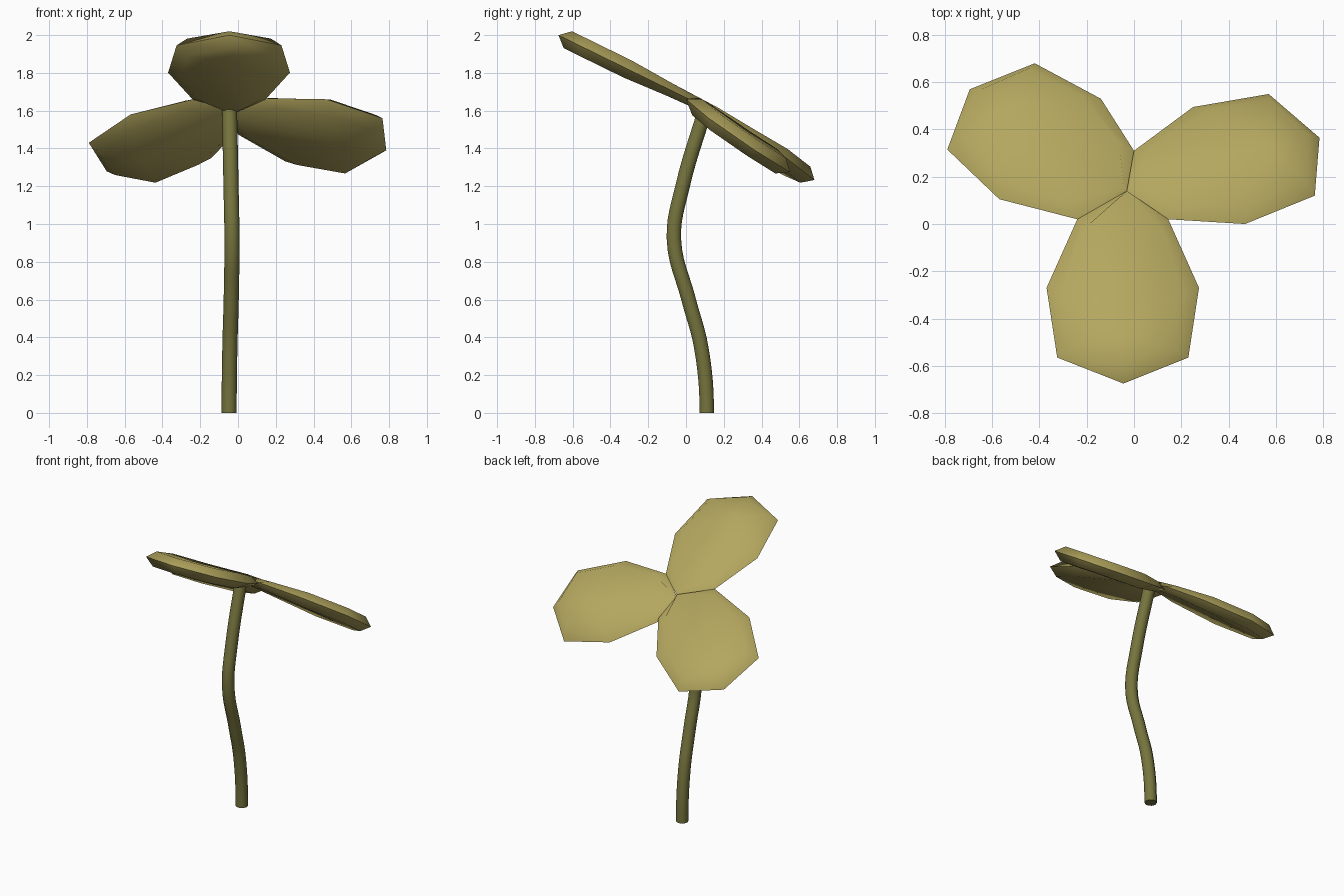
import bpy, bmesh
from mathutils import Vector

if "Cube" in bpy.data.objects:
    bpy.data.objects.remove(bpy.data.objects["Cube"])


def material(name, rgb):
    m = bpy.data.materials.new(name)
    m.diffuse_color = (*rgb, 1)
    m.use_nodes = True
    m.node_tree.nodes["Principled BSDF"].inputs["Base Color"].default_value = m.diffuse_color
    return m


leaf_mat = material("olive yellow leaf", (0.456, 0.387, 0.114))
stem_mat = material("dark olive stem", (0.18, 0.175, 0.047))


def smooth(obj, angle):
    bpy.ops.object.select_all(action='DESELECT')
    obj.select_set(True)
    bpy.context.view_layer.objects.active = obj
    bpy.ops.object.shade_smooth_by_angle(angle=angle)


# Leaves: an outline on a tilted plane, with an inset raised face above and below
def leaf(name, outline, a, b, c):
    """Plane is z = a + b*x + c*y; the first point is the root,
    the second and last are the shoulders beside it."""
    normal = Vector((-b, -c, 1)).normalized()
    rim = [Vector((x, y, a + b * x + c * y)) for x, y in outline]
    blade = rim[2:-1]
    centre = sum(blade, Vector()) / len(blade)
    n = len(rim)
    bm = bmesh.new()
    rim_v = [bm.verts.new(p) for p in rim]
    for side in (1, -1):
        ring = []
        for i, p in enumerate(rim):
            if i == 0:
                scale, h = 0.98, 0.028
            elif i in (1, n - 1):
                scale, h = 0.88, 0.033
            else:
                scale, h = (0.76 if i == n // 2 else 0.8), 0.05
            ring.append(bm.verts.new(centre + (p - centre) * scale + normal * h * side))
        mid = bm.verts.new(centre + normal * 0.05 * side)
        for i in range(n):
            j = (i + 1) % n
            bm.faces.new((rim_v[i], rim_v[j], ring[j], ring[i]))
            bm.faces.new((ring[i], ring[j], mid))
    bmesh.ops.recalc_face_normals(bm, faces=bm.faces)
    me = bpy.data.meshes.new(name)
    bm.to_mesh(me)
    bm.free()
    me.materials.append(leaf_mat)
    obj = bpy.data.objects.new(name, me)
    bpy.context.collection.objects.link(obj)
    smooth(obj, 0.9)


ROOT, LEFT, RIGHT, BACK = (-0.03, 0.14), (-0.24, 0.02), (0.145, 0.02), (0.0, 0.31)
leaf("front_leaf",
     [ROOT, LEFT, (-0.37, -0.27), (-0.325, -0.565), (-0.045, -0.675),
      (0.23, -0.565), (0.275, -0.27), RIGHT], 1.669, 0, -0.49)
leaf("left_leaf",
     [ROOT, BACK, (-0.14, 0.53), (-0.42, 0.68), (-0.695, 0.57),
      (-0.79, 0.315), (-0.57, 0.105), LEFT], 1.692, 0.083, -0.624)
leaf("right_leaf",
     [ROOT, RIGHT, (0.47, 0.0), (0.765, 0.12), (0.785, 0.365),
      (0.57, 0.55), (0.25, 0.495), BACK], 1.688, -0.059, -0.69)

# Stem: an S-shaped round tube
path = [(-0.047, 0.11, 0), (-0.043, 0.08, 0.35), (-0.036, 0.014, 0.6),
        (-0.032, -0.064, 0.92), (-0.037, -0.018, 1.2), (-0.045, 0.1, 1.6)]
cu = bpy.data.curves.new("stem", 'CURVE')
cu.dimensions = '3D'
cu.bevel_depth = 0.04
cu.bevel_resolution = 3
cu.resolution_u = 6
cu.use_fill_caps = True
sp = cu.splines.new('BEZIER')
sp.bezier_points.add(len(path) - 1)
for bp, p in zip(sp.bezier_points, path):
    bp.co = p
    bp.handle_left_type = bp.handle_right_type = 'AUTO'
base = sp.bezier_points[0]
base.handle_left_type = base.handle_right_type = 'FREE'
base.handle_left = (-0.047, 0.11, -0.12)
base.handle_right = (-0.047, 0.11, 0.12)
cu.materials.append(stem_mat)
stem = bpy.data.objects.new("stem", cu)
bpy.context.collection.objects.link(stem)
bpy.ops.object.select_all(action='DESELECT')
stem.select_set(True)
bpy.context.view_layer.objects.active = stem
bpy.ops.object.convert(target='MESH')
smooth(bpy.context.view_layer.objects.active, 0.9)
